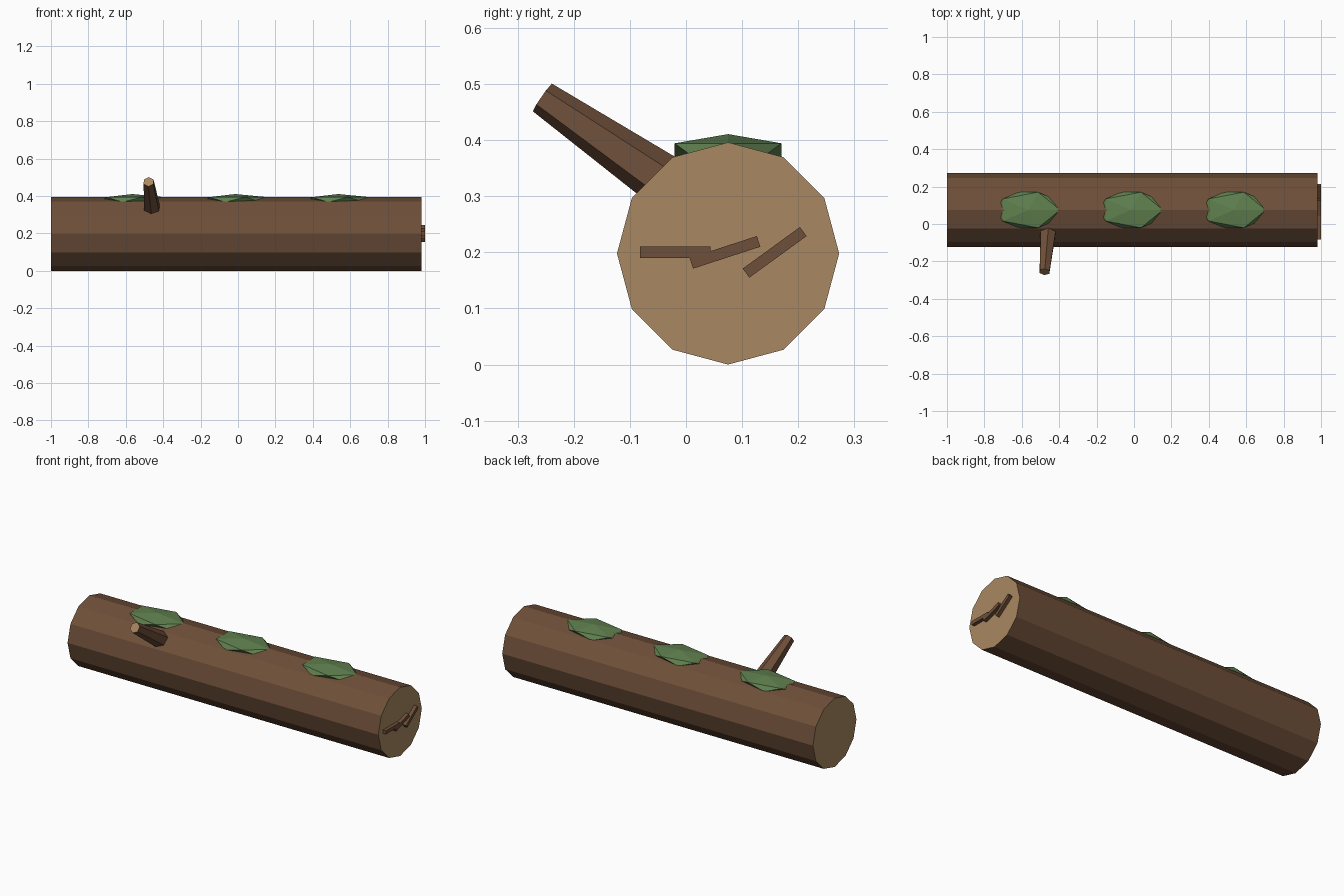
import bpy
from math import radians
from mathutils import Vector

cube = bpy.data.objects.get("Cube")
if cube:
    bpy.data.objects.remove(cube, do_unlink=True)


def material(name, rgb):
    m = bpy.data.materials.new(name)
    m.use_nodes = True
    m.diffuse_color = (*rgb, 1)
    m.node_tree.nodes["Principled BSDF"].inputs["Base Color"].default_value = (*rgb, 1)
    return m


BARK = material("bark_brown", (0.155, 0.078, 0.041))
WOOD = material("cut_wood_tan", (0.40, 0.245, 0.122))
MOSS = material("moss_green", (0.116, 0.216, 0.078))


def finish(name, *mats):
    ob = bpy.context.object
    ob.name = name
    for m in mats:
        ob.data.materials.append(m)
    return ob


def tapered_limb(name, start, end, r1, r2, sides):
    """Bark-covered cone between two points, with bare wood on its cut ends."""
    start, end = Vector(start), Vector(end)
    axis = end - start
    bpy.ops.mesh.primitive_cone_add(
        vertices=sides, radius1=r1, radius2=r2, depth=axis.length,
        location=(start + end) / 2)
    ob = finish(name, BARK, WOOD)
    ob.rotation_euler = axis.to_track_quat("Z", "Y").to_euler()
    for face in ob.data.polygons:
        face.material_index = int(abs(face.normal.z) > 0.9)
    return ob


LOG_Y, LOG_R, LOG_END = 0.075, 0.198, 0.98

# Log and branch stub
tapered_limb("log", (-1, LOG_Y, LOG_R), (LOG_END, LOG_Y, LOG_R), LOG_R, LOG_R, 12)
tapered_limb("branch", (-0.457, -0.009, 0.306), (-0.478, -0.256, 0.476), 0.05, 0.03, 6)

# Moss clumps half sunk into the top of the log
for i in range(3):
    bpy.ops.mesh.primitive_ico_sphere_add(
        subdivisions=1, radius=1, location=(-0.565 + 0.55 * i, LOG_Y, 0.381))
    finish(f"moss_{i + 1}", MOSS).scale = (0.19, 0.112, 0.0297)

# Raised splinters on the cut end
for i in range(3):
    bpy.ops.mesh.primitive_cube_add(
        size=1, location=(LOG_END, -0.019 + 0.0885 * i, LOG_R + 0.002),
        rotation=(radians(18 * i), 0, 0))
    finish(f"splinter_{i + 1}", BARK).scale = (0.04, 0.126, 0.02)
